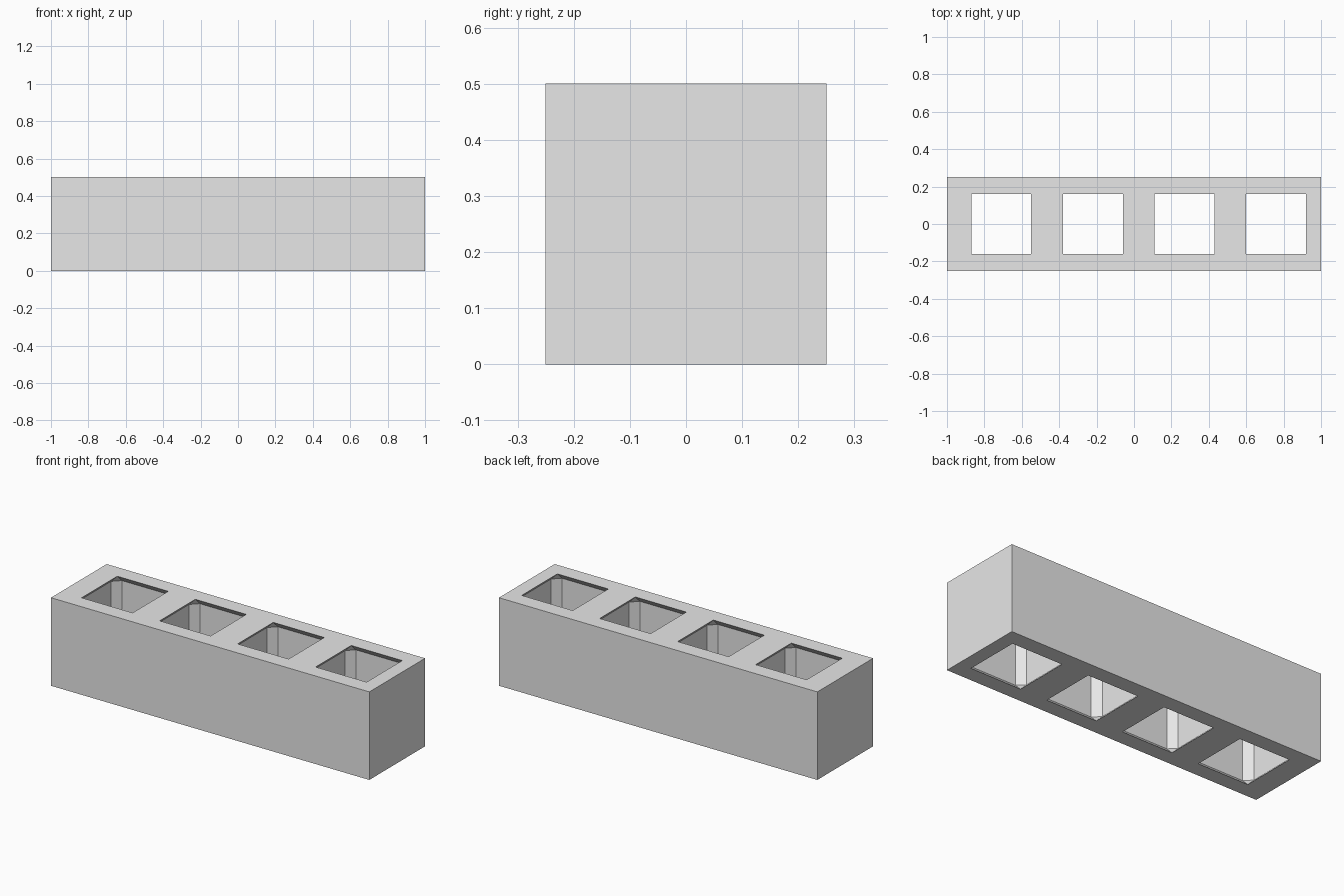
import bpy
import bmesh
from mathutils import Matrix, Vector

cube = bpy.data.objects.get("Cube")
if cube:
    bpy.data.objects.remove(cube, do_unlink=True)

LENGTH, DEPTH, HEIGHT = 2.0, 0.5, 0.5
CAVITY, CHAMFER = 0.40, 0.04
FIRST_X, SPACING, COUNT = -0.71, 0.49, 4

grey = bpy.data.materials.new("light grey")
grey.use_nodes = True
colour = (0.8, 0.8, 0.8, 1.0)
grey.diffuse_color = colour
grey.node_tree.nodes["Principled BSDF"].inputs["Base Color"].default_value = colour


def make_box(name, size, centre, chamfer=0.0):
    """Box; a chamfered one also gets straight plugs on its top and bottom."""
    bm = bmesh.new()
    bmesh.ops.create_cube(bm, size=1, matrix=Matrix.Diagonal((*size, 1)))
    if chamfer:
        bmesh.ops.bevel(bm, geom=bm.edges[:], offset=chamfer, segments=1,
                        profile=0.5, affect='EDGES')
        bm.normal_update()
        caps = [f for f in bm.faces if abs(f.normal.z) > 0.99]
        for cap in bmesh.ops.extrude_discrete_faces(bm, faces=caps)["faces"]:
            out = 0.1 if cap.calc_center_median().z > 0 else -0.1
            bmesh.ops.translate(bm, verts=cap.verts[:], vec=Vector((0, 0, out)))
    bmesh.ops.recalc_face_normals(bm, faces=bm.faces[:])
    mesh = bpy.data.meshes.new(name)
    bm.to_mesh(mesh)
    bm.free()
    mesh.materials.append(grey)
    obj = bpy.data.objects.new(name, mesh)
    obj.location = centre
    bpy.context.collection.objects.link(obj)
    return obj


# Long solid block
block = make_box("hollow_block", (LENGTH, DEPTH, HEIGHT), (0, 0, HEIGHT / 2))

# Row of chamfered cavities, open at top and bottom
cutters = []
for i in range(COUNT):
    cutter = make_box(f"cavity_cutter_{i + 1}", (CAVITY, CAVITY, HEIGHT),
                      (FIRST_X + i * SPACING, 0, HEIGHT / 2), CHAMFER)
    cutter.hide_render = True
    cutters.append(cutter)
    cut = block.modifiers.new(f"cavity_{i + 1}", 'BOOLEAN')
    cut.operation = 'DIFFERENCE'
    cut.solver = 'EXACT'
    cut.object = cutter

# Bake the cuts and drop the helpers
bpy.context.view_layer.update()
evaluated = block.evaluated_get(bpy.context.evaluated_depsgraph_get())
finished = bpy.data.meshes.new_from_object(evaluated)
block.modifiers.clear()
block.data = finished
for cutter in cutters:
    bpy.data.objects.remove(cutter, do_unlink=True)
